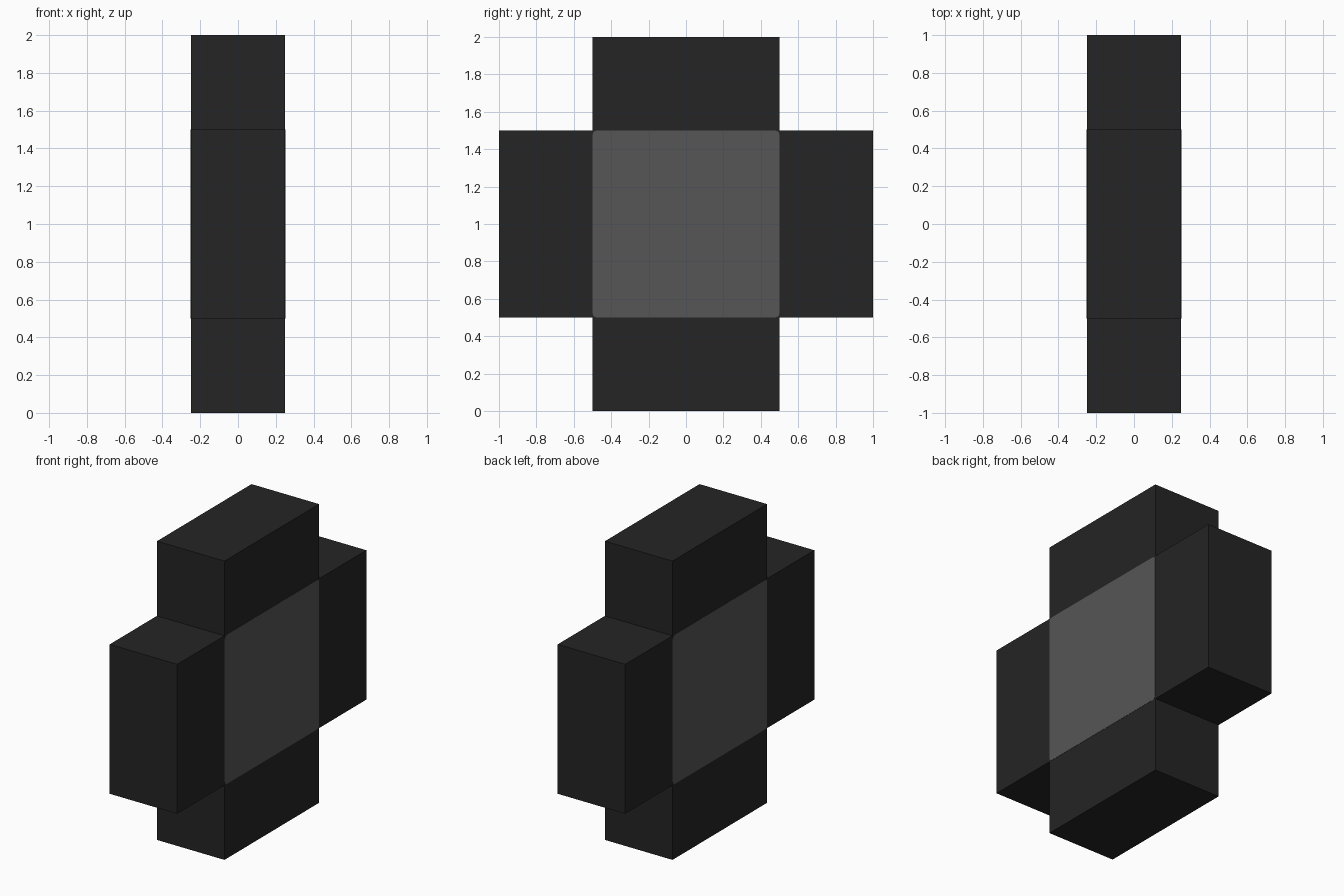
import bpy, bmesh, math

if "Cube" in bpy.data.objects:
    bpy.data.objects.remove(bpy.data.objects["Cube"])


def material(name, value):
    m = bpy.data.materials.new(name)
    m.diffuse_color = (value, value, value, 1)
    m.use_nodes = True
    m.node_tree.nodes["Principled BSDF"].inputs["Base Color"].default_value = m.diffuse_color
    return m


dark = material("charcoal", 0.0178)
grey = material("mid grey", 0.092)


def prism(name, outline, x0, x1, mat):
    """Extrude a y-z outline along x."""
    bm = bmesh.new()
    face = bm.faces.new([bm.verts.new((x0, y, z)) for y, z in outline])
    ext = bmesh.ops.extrude_face_region(bm, geom=[face])["geom"]
    for v in ext:
        if isinstance(v, bmesh.types.BMVert):
            v.co.x = x1
    # close the starting side when the extrusion consumed it
    bmesh.ops.holes_fill(bm, edges=bm.edges[:], sides=0)
    bmesh.ops.recalc_face_normals(bm, faces=bm.faces[:])
    # split the concave caps cleanly
    bmesh.ops.triangulate(bm, faces=[f for f in bm.faces if len(f.verts) > 4])
    me = bpy.data.meshes.new(name)
    bm.to_mesh(me)
    bm.free()
    me.materials.append(mat)
    ob = bpy.data.objects.new(name, me)
    bpy.context.collection.objects.link(ob)
    return ob


# Plus-shaped body: one corner stepped around four quarters
corner = [(1, -0.5), (1, 0.5), (0.5, 0.5)]
cross = []
for k in range(4):
    c, s = round(math.cos(k * math.pi / 2)), round(math.sin(k * math.pi / 2))
    cross += [(c * y - s * z, 1 + s * y + c * z) for y, z in corner]
prism("cross_body", cross, -0.25, 0.25, dark)

# Thin rounded square panels on both broad sides
r, h = 0.025, 0.5
panel = []
for k in range(4):
    mid = math.pi / 4 + k * math.pi / 2
    cy = math.copysign(h - r, math.cos(mid))
    cz = math.copysign(h - r, math.sin(mid))
    for i in range(4):
        a = k * math.pi / 2 + i * math.pi / 6
        panel.append((cy + r * math.cos(a), 1 + cz + r * math.sin(a)))
for side, sx in (("right", 1), ("left", -1)):
    prism(side + "_panel", panel, sx * 0.248, sx * 0.2515, grey)
